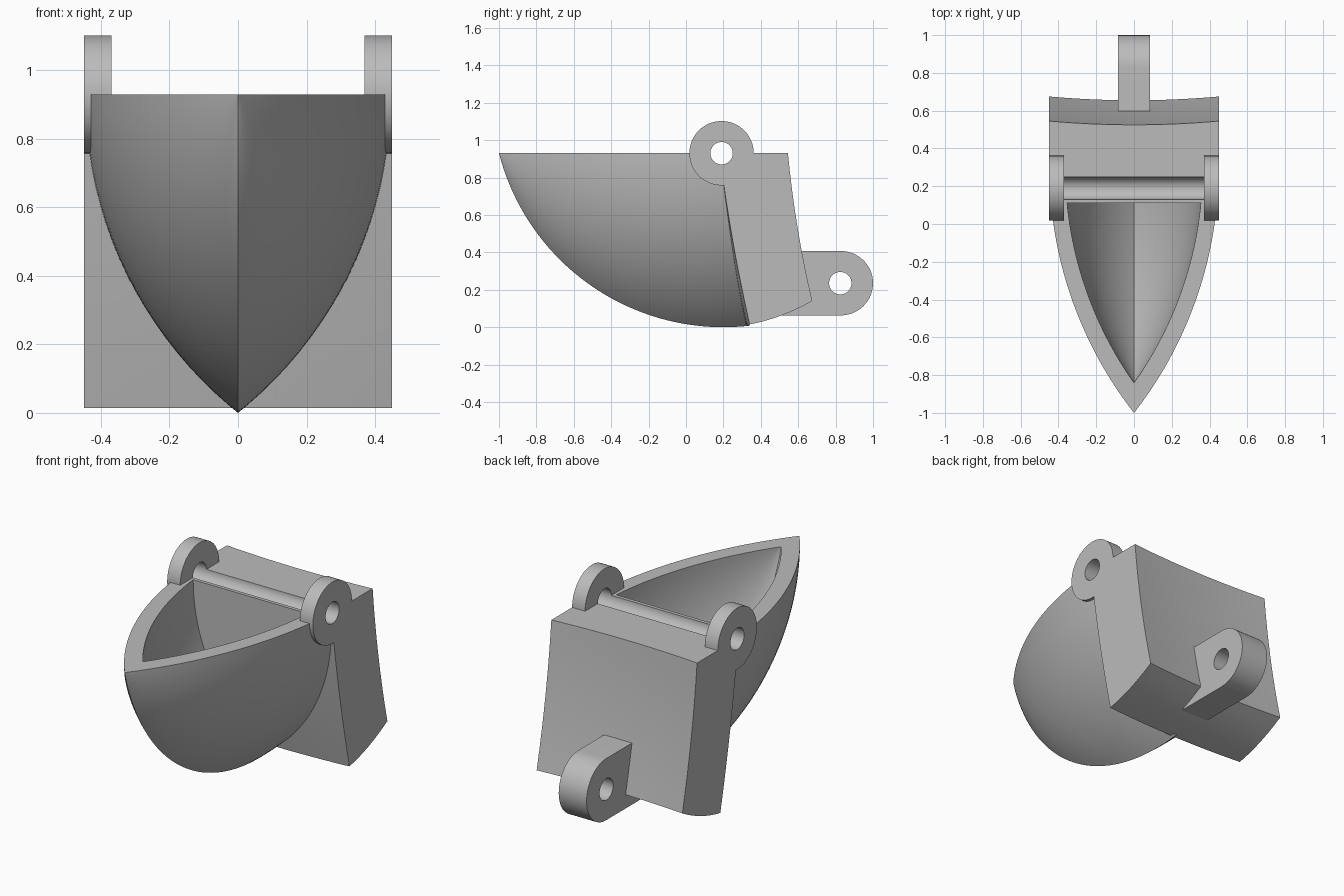
import bpy, bmesh, math
from mathutils import Vector

cube = bpy.data.objects.get("Cube")
if cube:
    bpy.data.objects.remove(cube)

RIM = 0.93           # height of the open rim
AXIS = 0.19          # y of the pivot line
DEPTH_CENTRE = 1.239  # height of the keel arc centre

grey = bpy.data.materials.new("plain_grey")
grey.use_nodes = True
grey.diffuse_color = (0.5, 0.5, 0.5, 1)
grey.node_tree.nodes["Principled BSDF"].inputs["Base Color"].default_value = (0.5, 0.5, 0.5, 1)


def loft(name, rings):
    """Closed solid skinned through equal-length rings of points."""
    bm = bmesh.new()
    rows = [[bm.verts.new(p) for p in ring] for ring in rings]
    n = len(rows[0])
    for a, b in zip(rows, rows[1:]):
        for i in range(n):
            j = (i + 1) % n
            bm.faces.new((a[i], a[j], b[j], b[i]))
    bm.faces.new(rows[0][::-1])
    bm.faces.new(rows[-1])
    bmesh.ops.remove_doubles(bm, verts=bm.verts, dist=1e-5)
    bmesh.ops.recalc_face_normals(bm, faces=bm.faces)
    mesh = bpy.data.meshes.new(name)
    bm.to_mesh(mesh)
    bm.free()
    mesh.materials.append(grey)
    obj = bpy.data.objects.new(name, mesh)
    bpy.context.collection.objects.link(obj)
    return obj


def prism(name, profile, x0, x1):
    return loft(name, [[(x, y, z) for y, z in profile] for x in (x0, x1)])


def arc(cy, cz, r, start, end, steps):
    angles = [math.radians(start + (end - start) * i / steps) for i in range(steps + 1)]
    return [(cy + r * math.cos(a), cz + r * math.sin(a)) for a in angles]


def bow(p, q, sag, steps=8):
    """Shallow curve from p to q, without its last point."""
    p, q = Vector(p), Vector(q)
    side = (q - p).orthogonal().normalized() * sag
    return [tuple(p.lerp(q, t) + side * 4 * t * (1 - t)) for t in (i / steps for i in range(steps))]


def pointed_hull(name, tip, half_width, y_end, lift=0.0, stations=40, steps=20):
    """Keeled scoop: circular keel, arched rim outline and arched sections."""
    radius = math.hypot(tip - 0.2, DEPTH_CENTRE - RIM)
    a0 = math.asin((tip - 0.2) / radius)
    a1 = math.asin((y_end - 0.2) / radius)
    length = 0.3 - tip
    R = (length ** 2 + half_width ** 2) / (2 * half_width)
    rings = []
    for s in range(stations + 1):
        a = a0 + (a1 - a0) * s / stations
        y = 0.2 + radius * math.sin(a)
        keel = min(RIM, DEPTH_CENTRE - radius * math.cos(a))
        w = max(0, math.sqrt(R * R - (0.3 - y) ** 2) - R + half_width) if s else 0
        half = []
        for i in range(steps + 1):
            t = (i / steps) ** 1.2
            f = (math.sqrt(1.4066 - (RIM * (1 - t)) ** 2) - 0.736) / 0.45
            half.append((w * f if i else 0, y, keel + (RIM - keel) * t if s else RIM))
        if lift:
            half.append((w, y, RIM + lift))
        rings.append([(-x, v, z) for x, v, z in half[:0:-1]] + half)
    return loft(name, rings)


def combine(target, other, operation):
    """Apply a boolean and discard the helper."""
    mod = target.modifiers.new(operation, 'BOOLEAN')
    mod.operation, mod.solver, mod.object = operation, 'EXACT', other
    bpy.context.view_layer.objects.active = target
    bpy.ops.object.modifier_apply(modifier=mod.name)
    bpy.data.objects.remove(other)


# Scoop body
bucket = pointed_hull("bucket", -1.0, 0.448, 0.34)

# Back block, hollowed slightly across its width
profile = (bow((0.18, RIM), (0.34, 0.015), -0.012) + bow((0.34, 0.015), (0.675, 0.14), -0.015)
           + bow((0.675, 0.14), (0.545, RIM), 0.015) + [(0.545, RIM)])
# keep both long faces bowed towards the front and the base bowed downwards
def bowed(p, q, dy, dz, steps=8):
    return [(p[0] + (q[0] - p[0]) * t + dy * 4 * t * (1 - t),
             p[1] + (q[1] - p[1]) * t + dz * 4 * t * (1 - t)) for t in (i / steps for i in range(steps))]
front_top, front_low, back_low, back_top = (0.18, RIM), (0.34, 0.015), (0.675, 0.14), (0.545, RIM)
profile = (bowed(front_top, front_low, -0.012, 0) + bowed(front_low, back_low, 0, -0.016)
           + bowed(back_low, back_top, -0.014, 0) + [back_top])
columns = [0.45 * (i / 8 - 1) for i in range(17)]
block = loft("back_block", [[(x, y - 0.02 * (1 - (x / 0.45) ** 2), z) for y, z in profile] for x in columns])
combine(bucket, block, 'UNION')

# Upper pivot ears
for x0, x1 in ((0.37, 0.45), (-0.45, -0.37)):
    combine(bucket, prism("pivot_ear", arc(AXIS, RIM, 0.172, 0, 360, 64)[:-1], x0, x1), 'UNION')

# Rear lug
lug = arc(0.828, 0.235, 0.172, -90, 90, 32) + [(0.5, 0.407), (0.5, 0.063)]
combine(bucket, prism("rear_lug", lug, -0.086, 0.086), 'UNION')

# Cavity, pivot bore and lug bore
combine(bucket, pointed_hull("cavity", -0.84, 0.363, 0.11, lift=0.1), 'DIFFERENCE')
for y, z, reach in ((AXIS, RIM, 0.6), (0.825, 0.235, 0.2)):
    combine(bucket, prism("bore", arc(y, z, 0.06, 0, 360, 40)[:-1], -reach, reach), 'DIFFERENCE')

# Smooth curved faces, keep edges crisp
bpy.ops.object.select_all(action='DESELECT')
bucket.select_set(True)
bpy.context.view_layer.objects.active = bucket
bpy.ops.object.shade_smooth_by_angle(angle=math.radians(25))
